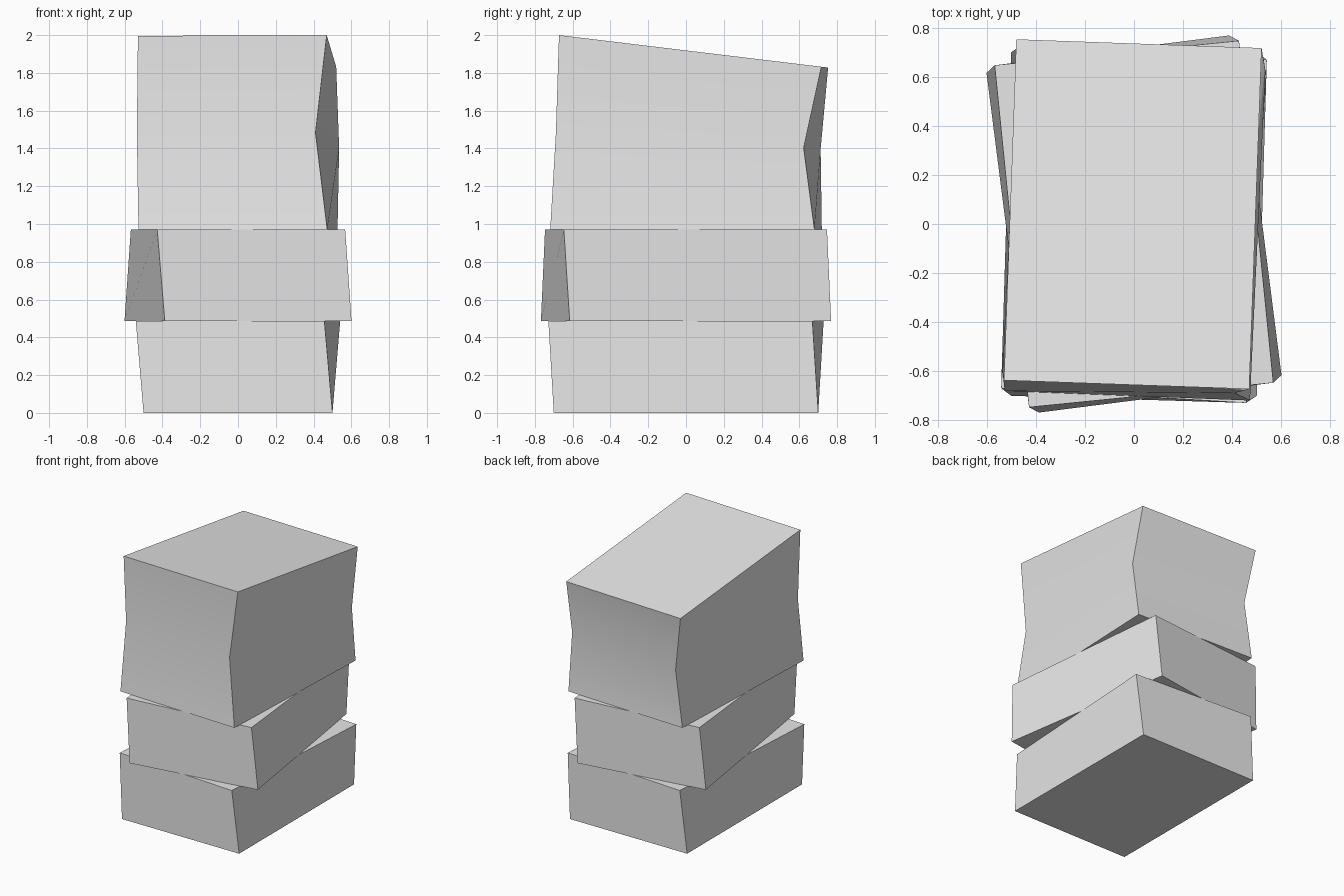
import bpy, bmesh
from mathutils import Matrix, Vector

cube = bpy.data.objects.get("Cube")
if cube:
    bpy.data.objects.remove(cube, do_unlink=True)

grey = bpy.data.materials.new("light grey")
grey.use_nodes = True
grey.diffuse_color = (0.8, 0.8, 0.8, 1)
grey.node_tree.nodes["Principled BSDF"].inputs["Base Color"].default_value = (0.8, 0.8, 0.8, 1)


def section(centre, turn, tilt=0, half=(0.5, 0.7)):
    """Four corners of a rectangle, turned about z and then tilted about x."""
    place = Matrix.Translation(centre) @ Matrix.Rotation(tilt, 4, 'X') @ Matrix.Rotation(turn, 4, 'Z')
    signs = ((-1, -1), (1, -1), (1, 1), (-1, 1))
    return [place @ Vector((sx * half[0], sy * half[1], 0)) for sx, sy in signs]


def twisted_block(name, sections):
    """Closed block lofted through the sections, smooth between its sharp edges."""
    bm = bmesh.new()
    rings = [[bm.verts.new(p) for p in ring] for ring in sections]
    for low, high in zip(rings, rings[1:]):
        for i in range(4):
            j = (i + 1) % 4
            bm.faces.new((low[i], low[j], high[j], high[i]))
    bm.faces.new(reversed(rings[0]))
    bm.faces.new(rings[-1])
    mesh = bpy.data.meshes.new(name)
    bm.to_mesh(mesh)
    bm.free()
    mesh.materials.append(grey)
    obj = bpy.data.objects.new(name, mesh)
    bpy.context.collection.objects.link(obj)
    bpy.ops.object.select_all(action='DESELECT')
    obj.select_set(True)
    bpy.context.view_layer.objects.active = obj
    bpy.ops.object.shade_smooth_by_angle()


# Lower storey
twisted_block("lower_block", [
    section((0, 0, 0), 0),
    section((0, 0, 0.487), -0.06),
])

# Middle storey, turned the other way
twisted_block("middle_block", [
    section((0, 0, 0.487), 0.153),
    section((0, 0, 0.97), 0.1),
])

# Upper storey, pinched at the waist with a sloping roof
twisted_block("upper_block", [
    section((0, 0, 0.97), -0.039),
    section((0, 0.012, 1.44), -0.095, -0.061, (0.475, 0.66)),
    section((-0.005, 0.04, 1.914), -0.036, -0.12),
])
